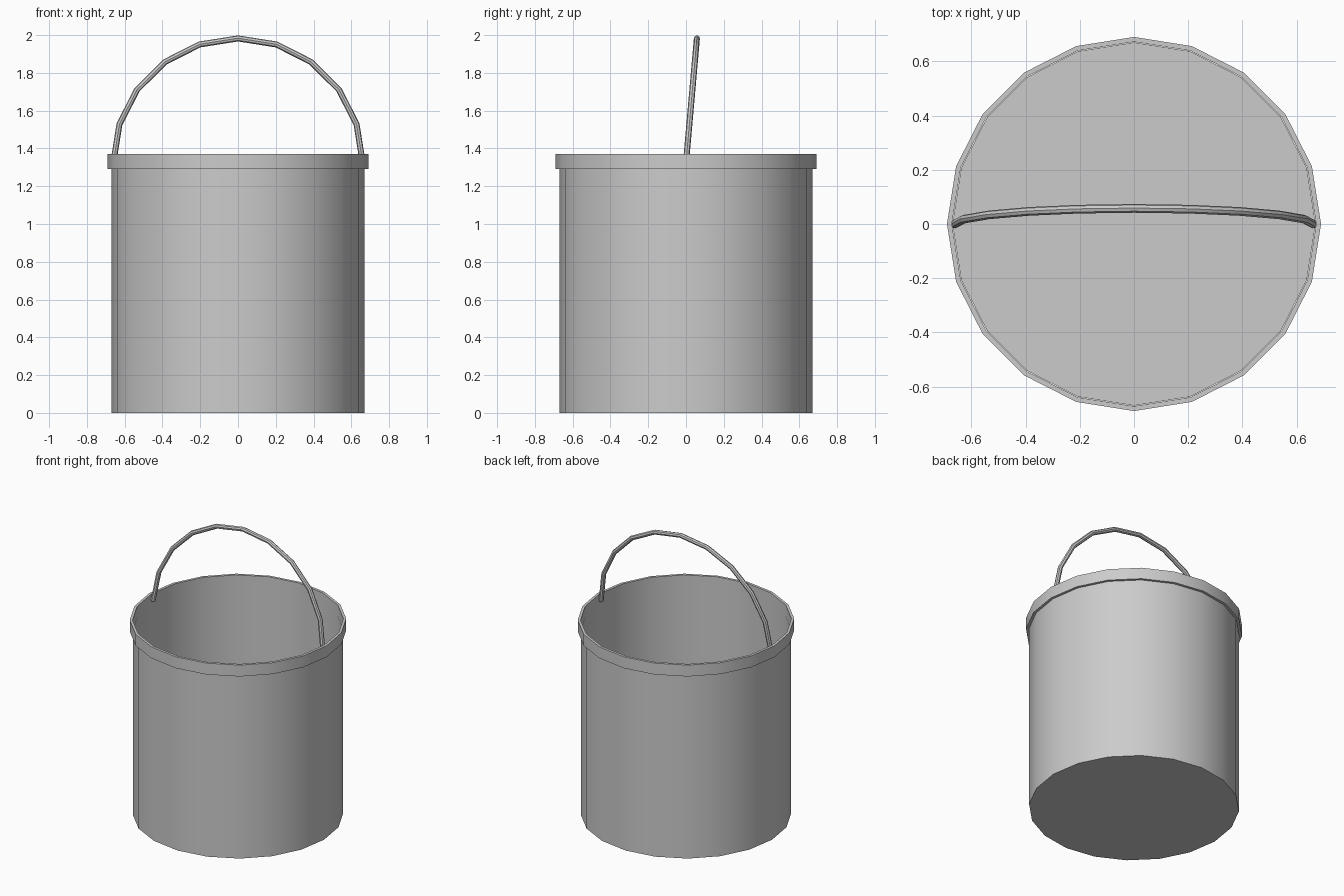
import bpy, bmesh, math
from mathutils import Vector, Matrix

if "Cube" in bpy.data.objects:
    bpy.data.objects.remove(bpy.data.objects["Cube"])

SIDES = 20


def finish(bm, name, normals=True):
    if normals:
        bmesh.ops.recalc_face_normals(bm, faces=bm.faces)
    mesh = bpy.data.meshes.new(name)
    bm.to_mesh(mesh)
    bm.free()
    obj = bpy.data.objects.new(name, mesh)
    bpy.context.collection.objects.link(obj)
    bpy.ops.object.select_all(action='DESELECT')
    obj.select_set(True)
    bpy.context.view_layer.objects.active = obj
    bpy.ops.object.shade_smooth_by_angle(angle=math.radians(30))
    return obj


def ring(bm, radius, z):
    return [bm.verts.new((radius * math.cos(2 * math.pi * i / SIDES),
                          radius * math.sin(2 * math.pi * i / SIDES), z))
            for i in range(SIDES)]


def bridge(bm, a, b):
    for i in range(len(a)):
        j = (i + 1) % len(a)
        bm.faces.new((a[i], a[j], b[j], b[i]))


# Body: thin wall with a flat floor, open at the top
bm = bmesh.new()
low, high = ring(bm, 0.67, 0.0), ring(bm, 0.67, 1.30)
bridge(bm, low, high)
bm.faces.new(low[::-1])
finish(bm, "bucket_body", normals=False)

# Rim: closed band of rectangular section
bm = bmesh.new()
loops = [ring(bm, r, z) for r, z in ((0.69, 1.29), (0.69, 1.37), (0.672, 1.37), (0.672, 1.29))]
for k in range(4):
    bridge(bm, loops[k], loops[(k + 1) % 4])
finish(bm, "bucket_rim")

# Handle: half ring of round rod, leaning slightly back
bm = bmesh.new()
start = bmesh.ops.create_circle(bm, cap_ends=True, segments=8, radius=0.016,
                                matrix=Matrix.Translation((0.66, 0, 0)))
bmesh.ops.spin(bm, geom=bm.faces[:], cent=Vector((0, 0, 0)), axis=Vector((0, -1, 0)),
               angle=math.pi, steps=SIDES // 2, use_duplicate=False)
# Close the starting end if the spin consumed its cap
open_edges = [e for e in bm.edges if e.is_boundary]
if open_edges:
    bmesh.ops.holes_fill(bm, edges=open_edges, sides=0)
handle = finish(bm, "handle")
handle.location = (0, 0, 1.325)
handle.rotation_euler = (math.radians(-5), 0, 0)
